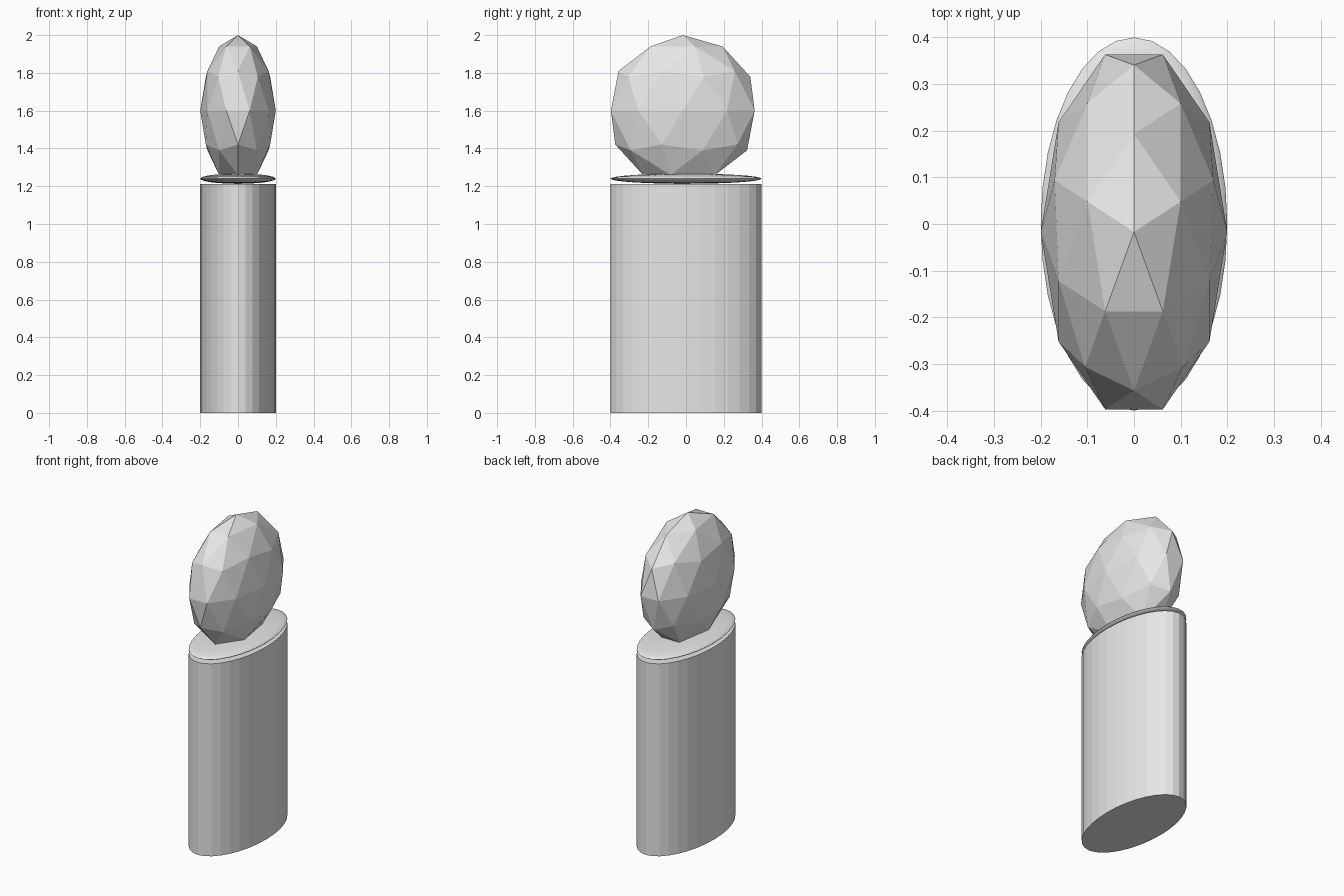
import bpy
import math

cube = bpy.data.objects.get("Cube")
if cube:
    bpy.data.objects.remove(cube, do_unlink=True)

# Single light grey finish
grey = bpy.data.materials.new("light_grey")
grey.use_nodes = True
colour = (0.8, 0.8, 0.8, 1)
grey.diffuse_color = colour
grey.node_tree.nodes["Principled BSDF"].inputs["Base Color"].default_value = colour

HALF_WIDTH, HALF_DEPTH = 0.2, 0.4
BODY_HEIGHT = 1.213


def finish(name, scale, turn=0.0):
    """Turn, then stretch the new primitive, and give it its name and colour."""
    obj = bpy.context.object
    obj.name = name
    obj.rotation_euler.z = turn
    bpy.ops.object.transform_apply(location=False, rotation=True, scale=False)
    obj.scale = scale
    bpy.ops.object.transform_apply(location=False, rotation=False, scale=True)
    obj.data.materials.append(grey)
    return obj


# Oval column
bpy.ops.mesh.primitive_cylinder_add(vertices=32, radius=1, depth=BODY_HEIGHT,
                                    location=(0, 0, BODY_HEIGHT / 2))
finish("body", (HALF_WIDTH, HALF_DEPTH, 1))

# Thin lens-shaped collar
bpy.ops.mesh.primitive_uv_sphere_add(segments=32, ring_count=16, radius=1,
                                     location=(0, 0, 1.24))
finish("collar", (HALF_WIDTH, HALF_DEPTH, 0.027))
bpy.ops.object.shade_smooth_by_angle(angle=math.radians(30))

# Faceted head, narrow from side to side
bpy.ops.mesh.primitive_ico_sphere_add(subdivisions=2, radius=1,
                                      location=(0, -0.017, 1.6))
finish("head", (HALF_WIDTH, HALF_DEPTH, 0.4), math.radians(90))
